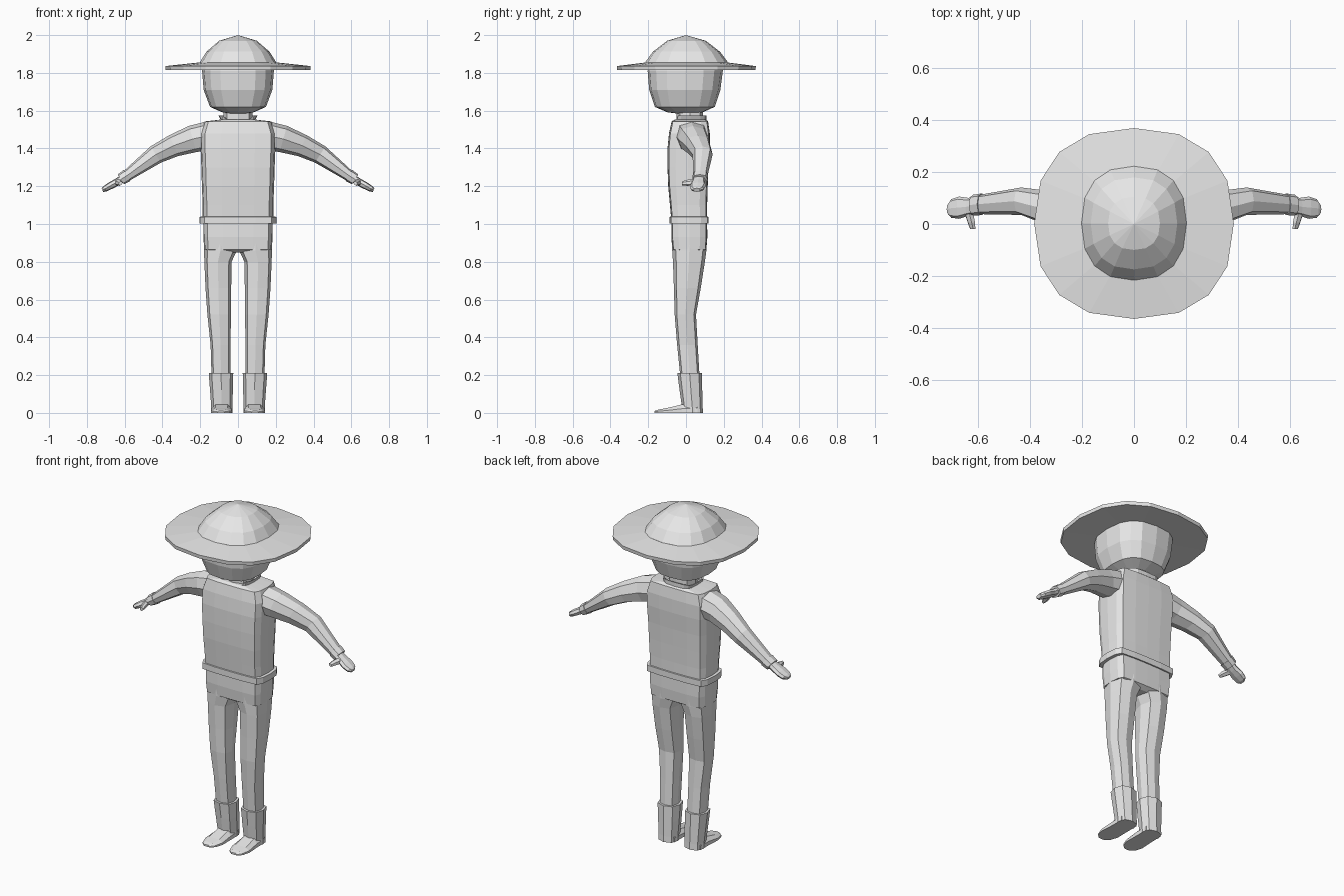
import bpy, bmesh, math
from mathutils import Vector

if "Cube" in bpy.data.objects:
    bpy.data.objects.remove(bpy.data.objects["Cube"])

grey = bpy.data.materials.new("plain grey")
grey.diffuse_color = (0.8, 0.8, 0.8, 1)
grey.use_nodes = True
grey.node_tree.nodes["Principled BSDF"].inputs["Base Color"].default_value = grey.diffuse_color


def oval(n, power):
    """Unit superellipse cross-section."""
    pts = []
    for i in range(n):
        a = 2 * math.pi * i / n
        c, s = math.cos(a), math.sin(a)
        pts.append((math.copysign(abs(c) ** (2 / power), c),
                    math.copysign(abs(s) ** (2 / power), s)))
    return pts


def make(name, bm, mirror=False):
    bmesh.ops.recalc_face_normals(bm, faces=bm.faces)
    me = bpy.data.meshes.new(name)
    bm.to_mesh(me)
    bm.free()
    me.materials.append(grey)
    ob = bpy.data.objects.new(name, me)
    bpy.context.collection.objects.link(ob)
    if mirror:
        m = ob.modifiers.new("Mirror", 'MIRROR')
        m.use_mirror_merge = False
    return ob


def loft(name, section, stations, mirror=False, closed=False, pole=None):
    """Skin a section through stations (centre, u axis, v axis)."""
    bm = bmesh.new()
    rings = [[bm.verts.new(Vector(c) + Vector(u) * a + Vector(v) * b) for a, b in section]
             for c, u, v in stations]
    n = len(section)
    pairs = list(zip(rings, rings[1:]))
    if closed:
        pairs.append((rings[-1], rings[0]))
    for r, s in pairs:
        for i in range(n):
            j = (i + 1) % n
            bm.faces.new((r[i], r[j], s[j], s[i]))
    if not closed:
        bm.faces.new(rings[0])
        if pole:
            p = bm.verts.new(pole)
            for i in range(n):
                bm.faces.new((rings[-1][i], rings[-1][(i + 1) % n], p))
        else:
            bm.faces.new(rings[-1])
    return make(name, bm, mirror)


def level(z, x0, x1, y0, y1):
    """Horizontal station from its x and y extents."""
    return (((x0 + x1) / 2, (y0 + y1) / 2, z), ((x1 - x0) / 2, 0, 0), (0, (y1 - y0) / 2, 0))


def wide(z, rx, y0, y1):
    return level(z, -rx, rx, y0, y1)


def limb(points):
    """Stations along an arm: x, y, z, half height, half depth."""
    out = []
    for i, (x, y, z, rv, ry) in enumerate(points):
        a, b = points[max(i - 1, 0)], points[min(i + 1, len(points) - 1)]
        d = Vector((b[0] - a[0], 0, b[2] - a[2])).normalized()
        out.append(((x, y, z), (0, ry, 0), (-d.z * rv, 0, d.x * rv)))
    return out


round16, round8 = oval(16, 2.4), oval(8, 2.5)
quarter = [(1, 0), (0.97, 0.6), (0.88, 0.93), (0.45, 0.99), (0, 1)]
boxy = (quarter + [(-x, y) for x, y in quarter[-2::-1]]
        + [(-x, -y) for x, y in quarter[1:]] + [(x, -y) for x, y in quarter[-2:0:-1]])

# Head
loft("head", oval(16, 2.7), [
    wide(1.86, .185, -.195, .195), wide(1.81, .19, -.203, .195),
    wide(1.71, .182, -.195, .182), wide(1.62, .148, -.165, .152),
    wide(1.592, .085, -.10, .09)], pole=(0, 0, 1.578))

# Hat crown and brim
loft("hat_crown", round16, [
    wide(1.83, .20, -.215, .22), wide(1.855, .203, -.217, .223),
    wide(1.912, .167, -.175, .18), wide(1.97, .10, -.10, .105)], pole=(0, 0, 2.0))
loft("hat_brim", round16, [
    wide(1.857, .19, -.20, .205), wide(1.836, .385, -.366, .37),
    wide(1.815, .383, -.364, .368), wide(1.822, .18, -.19, .19)], closed=True)

# Neck and collar, the collar dipping at the front and back
loft("neck", round8, [wide(1.52, .078, -.05, .09), wide(1.64, .078, -.05, .09)])
collar = loft("collar", oval(16, 4), [
    wide(1.545, .088, -.062, .108), wide(1.575, .103, -.055, .108),
    wide(1.573, .095, -.048, .10), wide(1.545, .075, -.045, .09)], closed=True)
for v in collar.data.vertices:
    if abs(v.co.x) < .07 and v.co.y < 0 and v.co.z > 1.56:
        v.co.z = 1.553

# Sweater body and hem
loft("sweater_body", boxy, [
    wide(1.01, .187, -.077, .112), wide(1.1, .187, -.085, .112),
    wide(1.2, .191, -.094, .115), wide(1.3, .194, -.098, .119),
    wide(1.4, .198, -.098, .126), wide(1.48, .198, -.09, .126),
    wide(1.543, .178, -.076, .117), wide(1.553, .09, -.06, .105)])
loft("sweater_hem", boxy, [
    wide(1.002, .203, -.087, .12), wide(1.038, .203, -.087, .12),
    wide(1.04, .18, -.07, .10), wide(1.002, .18, -.07, .10)], closed=True)

# Sleeves with cuffs
loft("sleeve", round8, limb([
    (.16, .03, 1.467, .075, .085), (.24, .037, 1.45, .072, .078),
    (.34, .063, 1.415, .06, .066), (.435, .088, 1.368, .051, .053),
    (.60, .075, 1.247, .028, .037)]), mirror=True)
loft("cuff", round8, limb([
    (.587, .076, 1.257, .034, .042), (.62, .073, 1.236, .031, .040)]), mirror=True)

# Hands and thumbs
loft("hand", round8, limb([
    (.60, .072, 1.248, .02, .032), (.64, .066, 1.222, .02, .035),
    (.675, .063, 1.203, .019, .043), (.705, .06, 1.186, .016, .036),
    (.718, .057, 1.18, .011, .018)]), mirror=True)
loft("thumb", oval(6, 2), [
    ((.64, .055, 1.222), (.017, 0, -.01), (.008, 0, .015)),
    ((.627, .005, 1.218), (.014, 0, -.009), (.007, 0, .013)),
    ((.622, -.02, 1.215), (.010, 0, -.006), (.004, 0, .009))], mirror=True)

# Trousers: hips and two legs
loft("trouser_hips", boxy, [
    wide(1.01, .184, -.077, .112), wide(.93, .183, -.078, .113),
    wide(.865, .179, -.072, .108), wide(.848, .10, -.045, .08)])
loft("trouser_leg", oval(8, 3), [
    level(.92, .004, .181, -.074, .11), level(.86, .006, .18, -.073, .108),
    level(.80, .034, .178, -.069, .10), level(.66, .036, .172, -.064, .078),
    level(.52, .037, .162, -.06, .053), level(.36, .04, .145, -.047, .062),
    level(.19, .04, .14, -.03, .072)], mirror=True)

# Boot shafts and feet
loft("boot_shaft", round8, [
    level(.212, .025, .155, -.046, .084), level(.12, .027, .148, -.034, .086),
    level(.035, .03, .142, -.022, .088), level(0, .03, .142, -.022, .09)], mirror=True)
foot = [(-1, -1), (1, -1), (1, 0), (.6, 1), (-.6, 1), (-1, 0)]
loft("boot_foot", foot, [
    ((x, y, h / 2), (r, 0, 0), (0, 0, h / 2)) for x, y, h, r in
    [(.086, .06, .05, .052), (.086, -.02, .045, .053), (.088, -.10, .026, .056),
     (.089, -.145, .018, .042), (.09, -.166, .011, .018)]], mirror=True)
